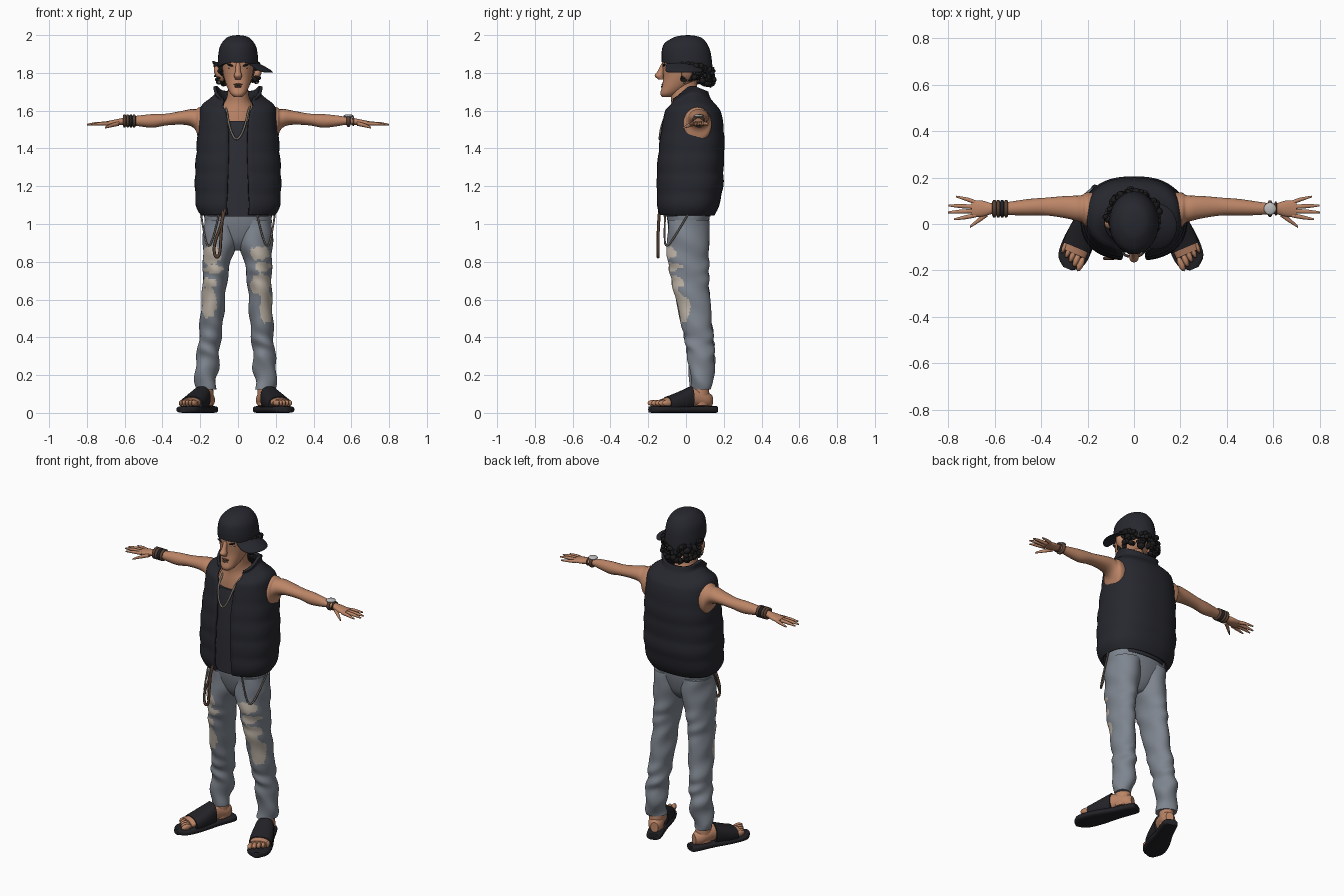
import bpy, bmesh, math, random
from mathutils import Vector, Matrix, Euler

random.seed(4)
if "Cube" in bpy.data.objects:
    bpy.data.objects.remove(bpy.data.objects["Cube"])


def material(name, *rgb):
    m = bpy.data.materials.new(name)
    m.use_nodes = True
    m.diffuse_color = (*rgb, 1)
    m.node_tree.nodes["Principled BSDF"].inputs["Base Color"].default_value = (*rgb, 1)
    return m


skin = material("skin", .5, .235, .135)
padding = material("vest black", .02, .021, .028)
cotton = material("shirt black", .026, .027, .035)
denim = material("denim grey blue", .21, .235, .275)
frayed = material("frayed beige", .52, .46, .39)
leather = material("leather brown", .1, .055, .035)
metal = material("dull chain metal", .2, .17, .14)
silver = material("silver", .5, .5, .5)
hair = material("hair black", .012, .011, .012)
rubber = material("sandal black", .016, .016, .02)


def finish(name, bm, mats, rule=None, angle=50):
    """Turn a bmesh into a smooth object, choosing face materials by a rule."""
    bmesh.ops.recalc_face_normals(bm, faces=bm.faces)
    bm.normal_update()
    for f in bm.faces:
        f.smooth = True
        if rule:
            f.material_index = rule(f.calc_center_median(), f.normal)
    me = bpy.data.meshes.new(name)
    bm.to_mesh(me)
    bm.free()
    me.set_sharp_from_angle(angle=math.radians(angle))
    for m in mats:
        me.materials.append(m)
    ob = bpy.data.objects.new(name, me)
    bpy.context.collection.objects.link(ob)
    return ob


def smooth_path(secs, k):
    """Catmull-Rom interpolation of section tuples."""
    out = []
    for i in range(len(secs) - 1):
        a, b, c, d = (secs[max(0, min(len(secs) - 1, i + j))] for j in (-1, 0, 1, 2))
        for t in (j / k for j in range(k)):
            out.append([q + t / 2 * (r - p + t * (2*p - 5*q + 4*r - s + t * (3*(q - r) + s - p)))
                        for p, q, r, s in zip(a, b, c, d)])
    return out + [list(secs[-1])]


def loft(name, secs, mats, axis="z", n=24, k=4, power=1.0, warp=None, rule=None):
    """Skin sections (x, y, z, radius, radius, [front gap]) across an axis."""
    bm = bmesh.new()
    rings = []
    gapped = len(secs[0]) > 5
    for s in smooth_path(secs, k):
        ra, rb = max(s[3], .001), max(s[4], .001)
        t0 = math.asin(min(1, s[5] / ra) ** (1 / power)) if gapped else 0
        ring = []
        for i in range(n + gapped):
            t = t0 + (2 * math.pi - 2 * t0) * i / n
            a = ra * math.copysign(abs(math.sin(t)) ** power, math.sin(t))
            b = -rb * math.copysign(abs(math.cos(t)) ** power, math.cos(t))
            off = {"z": (a, b, 0), "x": (0, a, b), "y": (a, 0, b)}[axis]
            p = Vector(s[:3]) + Vector(off)
            ring.append(bm.verts.new(warp(p) if warp else p))
        rings.append(ring)
    for r, q in zip(rings, rings[1:]):
        for i in range(n):
            j = (i + 1) if gapped else (i + 1) % n
            bm.faces.new((r[i], r[j], q[j], q[i]))
    if not gapped:
        bm.faces.new(rings[0])
        bm.faces.new(rings[-1])
    return finish(name, bm, mats, rule)


def blobs(name, items, mat, detail=12):
    """Ellipsoids (location, radii, rotation) joined into one object."""
    bm = bmesh.new()
    for loc, size, rot in items:
        m = Matrix.LocRotScale(Vector(loc), Euler(rot), Vector(size))
        bmesh.ops.create_uvsphere(bm, u_segments=detail, v_segments=max(5, detail // 2 + 1), radius=1, matrix=m)
    return finish(name, bm, [mat])


def cord(name, points, radius, mat, closed=False):
    cu = bpy.data.curves.new(name, "CURVE")
    cu.dimensions = "3D"
    cu.bevel_depth, cu.bevel_resolution, cu.resolution_u = radius, 1, 4
    sp = cu.splines.new("NURBS")
    sp.points.add(len(points) - 1)
    for p, co in zip(sp.points, points):
        p.co = (*co, 1)
    sp.order_u, sp.use_cyclic_u, sp.use_endpoint_u = 3, closed, not closed
    cu.materials.append(mat)
    bpy.context.collection.objects.link(bpy.data.objects.new(name, cu))


def band(name, x, y, z, ry, rz, radius, mat):
    turns = [math.tau * i / 16 for i in range(16)]
    cord(name, [(x, y + ry * math.cos(t), z + rz * math.sin(t)) for t in turns], radius, mat, True)


# Padded vest: open front, quilted rows, collar dipping to the front and back
def quilt(p):
    if p.z < 1.5:
        puff = .024 * abs(math.sin(math.pi * (p.z - 1.05) / .11)) - .01
        p.x *= 1 + puff
        p.y += (p.y - .02) * puff
    rise = max(0, p.z - 1.6) / .125
    p.z -= rise * (.75 * max(0, .02 - p.y) + .5 * max(0, p.y - .05))
    return p


vest = loft("vest", [
    (0, .005, 1.05, .192, .14, .055), (0, .01, 1.1, .213, .156, .058), (0, .02, 1.2, .219, .168, .054),
    (0, .022, 1.3, .217, .168, .05), (0, .03, 1.42, .209, .165, .048), (0, .035, 1.55, .199, .152, .055),
    (0, .032, 1.62, .188, .133, .07), (0, .026, 1.66, .142, .115, .078), (0, .02, 1.69, .115, .102, .076),
    (0, .015, 1.73, .122, .095, .08)], [padding], n=56, k=6, power=.82, warp=quilt)
shell = vest.modifiers.new("thickness", "SOLIDIFY")
shell.thickness, shell.offset = .016, 0

# Shirt, chest and neck
loft("shirt", [(0, .005, 1.04, .17, .125), (0, .02, 1.25, .19, .14), (0, .03, 1.45, .185, .142),
               (0, .03, 1.545, .165, .128)], [cotton], n=32, power=.85)
loft("neck", [(0, .03, 1.5, .15, .12), (0, .025, 1.58, .125, .11), (0, .01, 1.64, .075, .088),
              (0, -.01, 1.69, .056, .072), (0, -.01, 1.77, .054, .068)], [skin])
cord("neck_chain", [(-.07, .0, 1.645), (-.058, -.1, 1.59), (-.045, -.133, 1.51), (-.02, -.14, 1.45),
                    (.005, -.14, 1.45), (.035, -.133, 1.51), (.055, -.1, 1.6), (.07, .0, 1.645)], .006, metal)

# Head and face
loft("head", [(0, -.1, 1.672, .02, .026), (0, -.09, 1.69, .04, .046), (0, -.058, 1.725, .058, .07),
              (0, -.028, 1.77, .073, .093), (0, -.012, 1.815, .082, .111), (0, -.005, 1.86, .085, .12),
              (0, 0, 1.93, .08, .1)], [skin], n=28, power=.9)
loft("nose", [(0, -.118, 1.85, .012, .012), (0, -.132, 1.81, .014, .018), (0, -.142, 1.785, .021, .024),
              (0, -.132, 1.765, .014, .014)], [skin], n=12)
blobs("lips", [((0, -.119, 1.738), (.026, .012, .006), (0, 0, 0)),
               ((0, -.121, 1.727), (.021, .013, .006), (0, 0, 0))], leather)
for label, mat, loc, size, tilt in (
        ("eye_socket", leather, (.035, -.1, 1.825), (.02, .011, .011), 0),
        ("eye", silver, (.034, -.108, 1.822), (.011, .006, .004), 0),
        ("pupil", hair, (.033, -.113, 1.822), (.004, .003, .004), 0),
        ("eyebrow", hair, (.036, -.114, 1.84), (.024, .009, .006), -.3),
        ("ear", skin, (.1, .005, 1.795), (.022, .03, .045), .45),
        ("earring", metal, (.1, -.01, 1.75), (.007, .007, .009), 0)):
    for s, side in ((1, "left"), (-1, "right")):
        blobs(f"{side}_{label}", [((s * loc[0], loc[1], loc[2]), size, (0, s * tilt, 0))], mat)

# Curly hair round the back and sides, with longer locks at the temples
curls = []
for i in range(140):
    t = random.uniform(-2.0, 2.0)
    back = max(0, math.cos(t))
    r = random.uniform(.088, .112)
    loc = (r * math.sin(t), .025 + (r + .012) * math.cos(t), random.uniform(1.76 - .025 * back, 1.85 - .025 * back))
    size = [random.uniform(.008, .022) for j in range(3)]
    curls.append((loc, size, (random.random() * 3, random.random() * 3, 0)))
for i in range(6):
    curls.append(((-.12 + .003 * i, .03, 1.85 - .02 * i), (.02, .012, .009), (0, .6, i)))
blobs("curly_hair", curls, hair, 7)


# Cap tipped towards the back, with its brim over the left ear
def tip_back(p):
    p.z -= .25 * p.y * max(0, min(1, (2 - p.z) / .12))
    return p


loft("cap", [(0, .005, 1.825, .1, .13), (0, .005, 1.83, .106, .134), (0, .005, 1.88, .106, .134),
             (0, .005, 1.94, .096, .121), (0, .01, 1.98, .068, .085), (0, .01, 1.995, .04, .048),
             (0, .01, 2, .004, .004)], [padding], n=28, warp=tip_back)
brim = blobs("cap_brim", [((.095, -.01, 1.864), (.09, .1, .011), (0, 0, 0))], padding, 24)
for v in brim.data.vertices:
    v.co.z -= .48 * max(0, v.co.x - .06) + 3 * (v.co.y + .01) ** 2 * min(1, max(0, v.co.x) / .1)


# Jeans: folded cloth with frayed patches on the front of the thighs
def folds(p):
    depth = .003 + .007 * max(0, .6 - p.z)
    p.y += depth * math.sin(52 * p.z + 30 * p.x + 2 * math.sin(17 * p.z))
    p.x += depth * math.sin(44 * p.z + 24 * p.y + 5 * math.copysign(1, p.x))
    return p


patches = [(.115, .845, .055, .035), (.13, .775, .045, .026), (.12, .68, .052, .058), (.152, .56, .036, .085),
           (-.145, .835, .055, .05), (-.13, .76, .05, .022), (-.155, .69, .045, .024), (-.157, .59, .045, .085)]


def torn(c, normal):
    ragged = .2 * math.sin(170 * c.x + 60 * c.z)
    hit = any(((c.x - x) / a) ** 2 + ((c.z - z) / b) ** 2 < 1 + ragged for x, z, a, b in patches)
    return int(hit and normal.y < -.2)


loft("jeans_hips", [(0, .012, .86, .04, .04), (0, .012, .91, .11, .08), (0, .012, 1, .172, .108),
                    (0, .012, 1.09, .18, .118)], [denim], n=32, power=.88)
leg = [(.088, .015, 1.02, .092, .108), (.093, .01, .9, .091, .112), (.106, .013, .8, .073, .109),
       (.116, .028, .65, .063, .095), (.123, .052, .5, .062, .083), (.134, .075, .35, .058, .074),
       (.142, .083, .24, .062, .068), (.146, .08, .17, .056, .058), (.146, .075, .125, .052, .054)]
for s, side in ((1, "left"), (-1, "right")):
    shift = 0 if s > 0 else .03
    loft(f"{side}_jeans_leg", [(s * (x + shift * (1 - z)), y, z, a, b) for x, y, z, a, b in leg],
         [denim, frayed], n=64, k=16, warp=folds, rule=torn)

    # Foot and sandal, turned outwards
    place = Matrix.Translation((s * (.146 + shift * .9), .075, 0)) @ Matrix.Rotation(s * .4, 4, "Z")

    def stand(p):
        return place @ p

    loft(f"{side}_ankle", [(0, 0, .04, .04, .05), (0, 0, .1, .042, .05), (0, 0, .18, .036, .042)],
         [skin], warp=stand)
    loft(f"{side}_foot", [(0, .065, .065, .022, .03), (0, .03, .07, .042, .045), (0, -.05, .084, .046, .052),
                          (0, -.13, .065, .054, .036), (0, -.22, .052, .054, .022)], [skin], axis="y", warp=stand)
    toes = [(place @ Vector((s * (.023 * i - .044), -.228 - .011 * (2 - i), .052)),
             (.0145 - .001 * i, .034, .017), (0, 0, s * .4)) for i in range(5)]
    blobs(f"{side}_toes", toes, skin, 10)
    loft(f"{side}_sandal_sole", [(0, .09, .018, .02, .017), (0, .075, .018, .042, .018), (0, -.04, .018, .05, .018),
                                 (0, -.16, .018, .066, .018), (0, -.25, .018, .06, .018),
                                 (0, -.29, .018, .02, .017)], [rubber], axis="y", power=.6, warp=stand)
    loft(f"{side}_sandal_strap", [(0, -.055, .078, .053, .062), (0, -.1, .067, .06, .053),
                                  (0, -.15, .054, .064, .046), (0, -.192, .046, .063, .04)],
         [rubber], axis="y", power=.8, warp=stand)

    # Bare arm and hand
    arm = [(.12, .06, 1.53, .07, .085), (.2, .06, 1.527, .076, .092), (.222, .065, 1.55, .06, .058),
           (.25, .068, 1.563, .054, .045), (.3, .073, 1.562, .047, .036), (.38, .075, 1.553, .038, .031),
           (.45, .072, 1.546, .036, .036), (.52, .068, 1.546, .03, .029), (.57, .066, 1.546, .025, .021),
           (.61, .066, 1.543, .023, .018), (.65, .066, 1.537, .034, .016), (.7, .066, 1.532, .036, .011)]
    loft(f"{side}_arm", [(s * x, y, z, a, b) for x, y, z, a, b in arm], [skin], axis="x", n=20)
    for finger, y0, x1, y1 in (("index", .038, .775, .02), ("middle", .056, .8, .05),
                               ("ring", .074, .798, .08), ("little", .092, .765, .118)):
        loft(f"{side}_{finger}_finger", [(s * .68, y0, 1.532, .01, .01), (s * (x1 - .05), (y0 + y1) / 2, 1.531, .009, .009),
                                         (s * x1, y1, 1.526, .004, .004)], [skin], axis="x", n=10)
    loft(f"{side}_thumb", [(s * .63, .045, 1.532, .014, .012), (s * .67, .015, 1.522, .011, .01),
                           (s * .705, -.012, 1.51, .005, .005)], [skin], axis="x", n=10)

    # Chain hanging from the waist
    cord(f"{side}_waist_chain", [(s * .1, -.11, 1.06), (s * .12, -.115, .96), (s * .155, -.11, .865),
                                 (s * .178, -.06, .93), (s * .195, .01, 1.05)], .005, metal)

# Wrist pieces
for i in range(4):
    band(f"right_bracelet_{i}", -.55 - .017 * i, .066, 1.546, .03, .027, .009, rubber if i == 1 else leather)
band("left_watch_strap", .585, .066, 1.546, .027, .024, .01, leather)
blobs("watch_face", [((.585, .066, 1.572), (.027, .027, .009), (0, 0, 0))], silver, 16)
band("left_bracelet", .61, .066, 1.544, .026, .022, .005, leather)

# Leather loop at the right pocket
cord("pocket_loop", [(-.07, -.14, 1.08), (-.085, -.148, 1), (-.13, -.148, .89), (-.122, -.148, .82),
                     (-.095, -.148, .83), (-.09, -.148, .95), (-.08, -.14, 1.07)], .008, leather)
